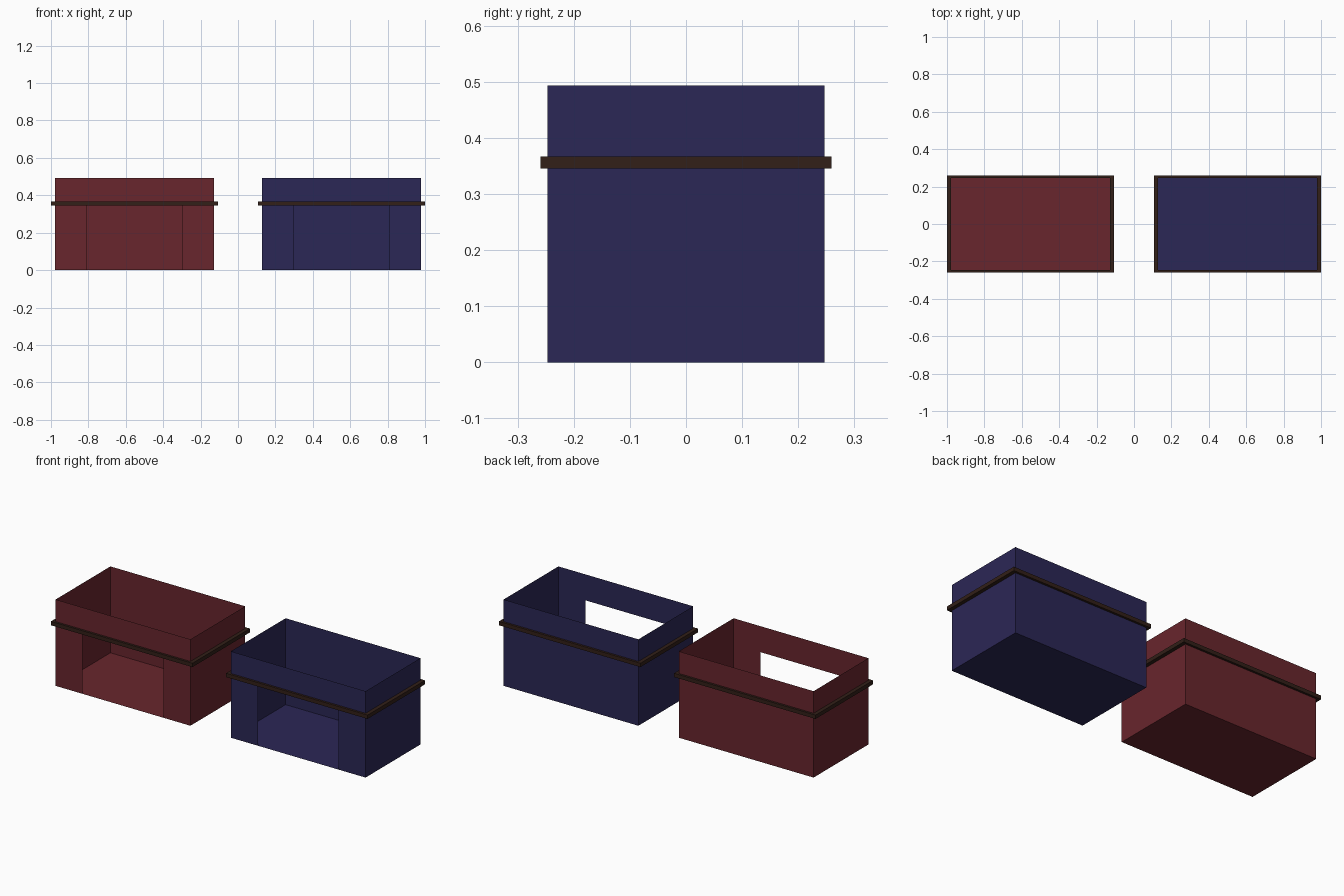
import bpy, bmesh

if "Cube" in bpy.data.objects:
    bpy.data.objects.remove(bpy.data.objects["Cube"])

W, D, H = 0.851, 0.494, 0.493      # box size
OPEN_W, OPEN_H = 0.51, 0.345       # front opening
TRIM_TOP, TRIM_SCALE = 0.367, 1.05


def material(name, color):
    mat = bpy.data.materials.new(name)
    mat.diffuse_color = (*color, 1)
    mat.use_nodes = True
    mat.node_tree.nodes["Principled BSDF"].inputs["Base Color"].default_value = mat.diffuse_color
    return mat


def make_object(name, polygons, mat, x):
    bm = bmesh.new()
    for poly in polygons:
        bm.faces.new([bm.verts.new(p) for p in poly])
    bmesh.ops.remove_doubles(bm, verts=bm.verts, dist=1e-5)
    bmesh.ops.recalc_face_normals(bm, faces=bm.faces)
    mesh = bpy.data.meshes.new(name)
    bm.to_mesh(mesh)
    bm.free()
    mesh.materials.append(mat)
    obj = bpy.data.objects.new(name, mesh)
    obj.location.x = x
    bpy.context.collection.objects.link(obj)


def rectangle(scale, z):
    w, d = W / 2 * scale, D / 2 * scale
    return [(-w, -d, z), (w, -d, z), (w, d, z), (-w, d, z)]


def band(a, b, sides=range(4)):
    return [[a[i], a[(i + 1) % 4], b[(i + 1) % 4], b[i]] for i in sides]


def shell():
    # floor, back and side walls
    polys = [rectangle(1, 0)] + band(rectangle(1, 0), rectangle(1, H), (1, 2, 3))
    # front wall around the doorway
    w, o, y = W / 2, OPEN_W / 2, -D / 2
    outline = [(-w, 0), (-o, 0), (-o, OPEN_H), (o, OPEN_H), (o, 0), (w, 0), (w, H), (-w, H)]
    polys.append([(x, y, z) for x, z in outline])
    return polys


def trim():
    # ledge ring hugging the walls
    in_low, in_high = rectangle(1, OPEN_H), rectangle(1, TRIM_TOP)
    out_low, out_high = rectangle(TRIM_SCALE, OPEN_H), rectangle(TRIM_SCALE, TRIM_TOP)
    return band(in_low, out_low) + band(out_low, out_high) + band(out_high, in_high)


brown = material("dark_brown", (0.032, 0.014, 0.009))
booths = [("red", -0.553, (0.14, 0.019, 0.026)), ("blue", 0.553, (0.024, 0.02, 0.092))]
for name, x, color in booths:
    make_object(name + "_booth_shell", shell(), material(name + "_wall", color), x)
    make_object(name + "_booth_trim", trim(), brown, x)
